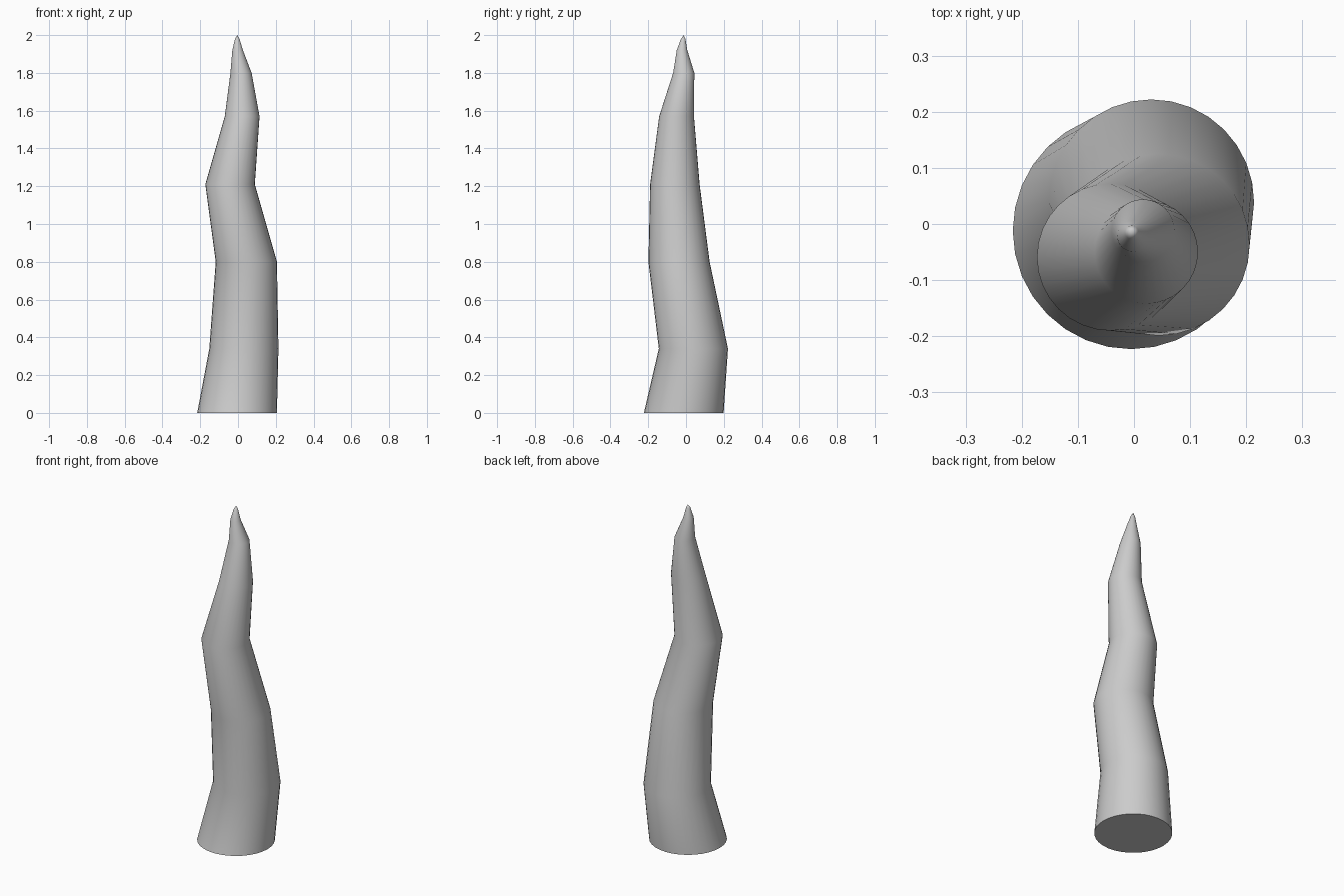
import bpy, bmesh, math

if "Cube" in bpy.data.objects:
    bpy.data.objects.remove(bpy.data.objects["Cube"])

SIDES = 32
# centre x, centre y, height, radius of each ring
RINGS = [
    (-0.005, -0.012, 0.00, 0.211),
    (0.031, 0.039, 0.34, 0.183),
    (0.044, -0.037, 0.80, 0.162),
    (-0.042, -0.059, 1.21, 0.131),
    (0.022, -0.050, 1.57, 0.092),
    (0.016, -0.012, 1.80, 0.056),
    (-0.002, -0.021, 1.92, 0.028),
    (-0.004, -0.015, 1.98, 0.012),
]
TIP = (-0.004, -0.012, 2.0)

bm = bmesh.new()
loops = []
for cx, cy, z, r in RINGS:
    loops.append([bm.verts.new((cx + r * math.cos(math.tau * i / SIDES),
                                cy + r * math.sin(math.tau * i / SIDES), z))
                  for i in range(SIDES)])

# tapering, meandering body
for low, high in zip(loops, loops[1:]):
    for i in range(SIDES):
        j = (i + 1) % SIDES
        bm.faces.new((low[i], low[j], high[j], high[i]))

# flat base and closed tip
bm.faces.new(loops[0][::-1])
tip = bm.verts.new(TIP)
for i in range(SIDES):
    bm.faces.new((loops[-1][i], loops[-1][(i + 1) % SIDES], tip))

mesh = bpy.data.meshes.new("crooked_spike")
bm.to_mesh(mesh)
bm.free()
spike = bpy.data.objects.new("crooked_spike", mesh)
bpy.context.collection.objects.link(spike)
bpy.context.view_layer.objects.active = spike
spike.select_set(True)
bpy.ops.object.shade_smooth_by_angle(angle=math.radians(50))
